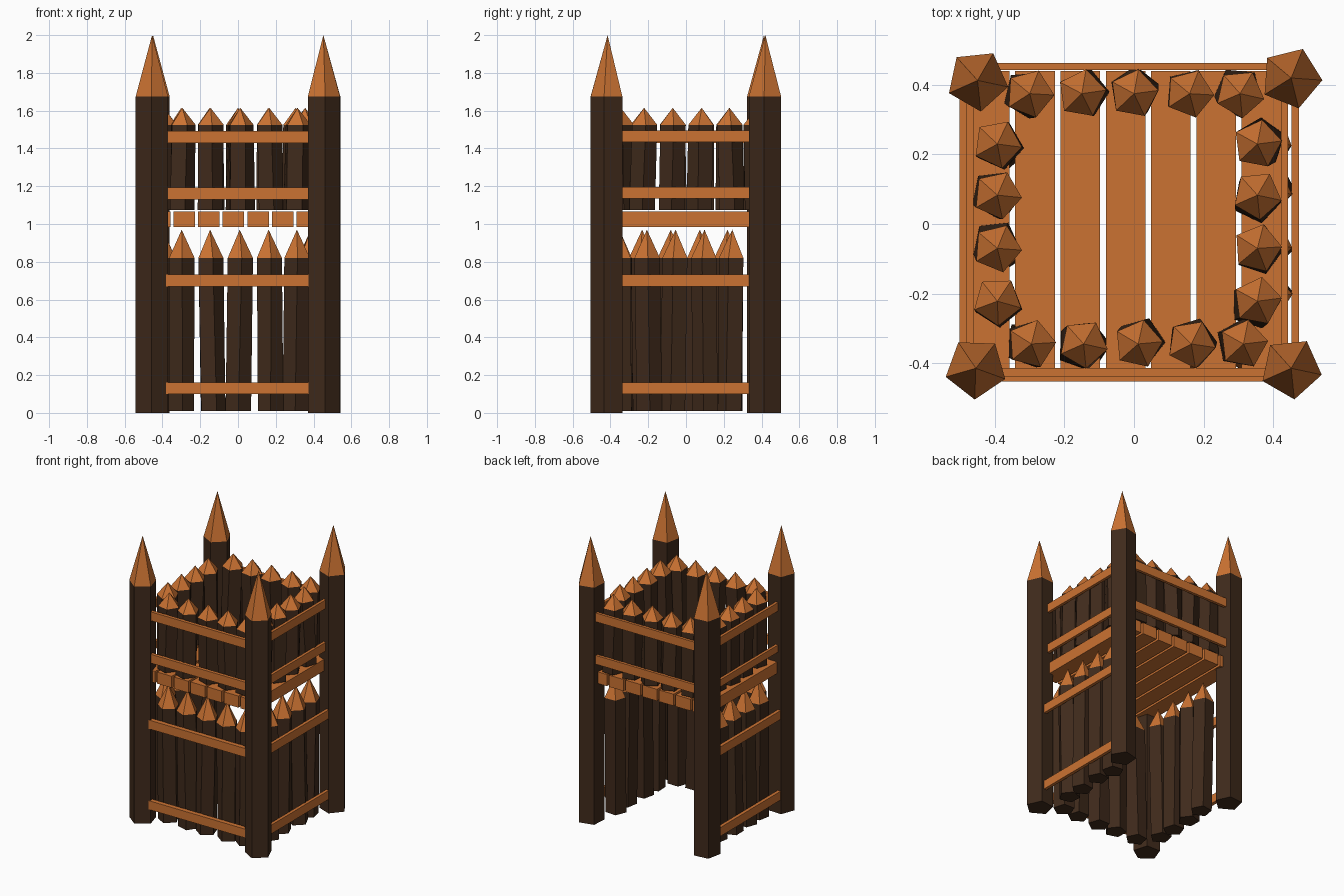
import bpy, bmesh, random
from math import cos, sin, radians, tau

if "Cube" in bpy.data.objects:
    bpy.data.objects.remove(bpy.data.objects["Cube"])

random.seed(4)


def material(name, color):
    m = bpy.data.materials.new(name)
    m.diffuse_color = color
    m.use_nodes = True
    m.node_tree.nodes["Principled BSDF"].inputs["Base Color"].default_value = m.diffuse_color
    return m


BARK = material("dark_bark", (0.05, 0.023, 0.011, 1))
CUT = material("cut_wood", (0.60, 0.17, 0.032, 1))


def finish(name, bm, mats):
    bmesh.ops.recalc_face_normals(bm, faces=bm.faces)
    me = bpy.data.meshes.new(name)
    bm.to_mesh(me)
    bm.free()
    for m in mats:
        me.materials.append(m)
    ob = bpy.data.objects.new(name, me)
    bpy.context.collection.objects.link(ob)
    return ob


def stake(name, x, y, r, z0, z1, tip, turn, lean=0.0):
    """Five-sided log with a bark shaft and a sharpened, bare-wood point."""
    bm = bmesh.new()
    dx, dy = random.uniform(-lean, lean), random.uniform(-lean, lean)
    twist = random.uniform(-12, 12) if lean else 0

    def ring(cx, cy, z, a0):
        return [bm.verts.new((cx + r * cos(radians(a0) + tau * i / 5),
                              cy + r * sin(radians(a0) + tau * i / 5), z)) for i in range(5)]

    low = ring(x + dx, y + dy, z0, turn + twist)
    top = ring(x, y, z1, turn)
    apex = bm.verts.new((x, y, tip))
    bm.faces.new(low)
    for i in range(5):
        j = (i + 1) % 5
        bm.faces.new((low[i], low[j], top[j], top[i]))
        bm.faces.new((top[i], top[j], apex)).material_index = 1
    return finish(name, bm, (BARK, CUT))


def board(name, x0, x1, y0, y1, z0, z1):
    bm = bmesh.new()
    bmesh.ops.create_cube(bm, size=1)
    for v in bm.verts:
        v.co = (x1 if v.co.x > 0 else x0, y1 if v.co.y > 0 else y0, z1 if v.co.z > 0 else z0)
    return finish(name, bm, (CUT,))


# Corner posts
for name, x, y, turn in (("back_left", -0.45, 0.413, 60), ("back_right", 0.452, 0.42, 68),
                         ("front_left", -0.455, -0.415, 52), ("front_right", 0.452, -0.415, 60)):
    stake(name + "_post", x, y, 0.09, 0, 1.675, 2.0, turn)

# Palisade rows: stake centres per wall
xs_front = (-0.295, -0.145, 0.012, 0.165, 0.315)
xs_back = (-0.30, -0.15, 0.0, 0.16, 0.305)
ys_side = (-0.222, -0.07, 0.083, 0.23)
upper = {"front": [(x, -0.345) for x in xs_front], "back": [(x, 0.375) for x in xs_back],
         "left": [(-0.393, y) for y in ys_side], "right": [(0.355, y) for y in ys_side]}
lower = {"front": [(x - 0.003, -0.352) for x in xs_front],
         "left": [(-0.40, y - 0.01) for y in ys_side],
         "right": [(0.385, y + 0.015) for y in ys_side]}
for level, walls, z0, z1, tip in (("upper", upper, 1.075, 1.525, 1.615),
                                  ("lower", lower, 0.01, 0.82, 0.97)):
    for wall, spots in walls.items():
        for i, (x, y) in enumerate(spots):
            stake(f"{level}_{wall}_stake_{i}", x, y, 0.071, z0, z1, tip,
                  random.uniform(55, 82), 0.012)

# Floor planks
for i in range(7):
    cx = -0.415 + 0.1303 * i
    board(f"floor_plank_{i}", cx - 0.057, cx + 0.057, -0.415, 0.44, 0.985, 1.067)

# Horizontal rails
for z in (1.13, 1.43):
    board("upper_front_rail", -0.385, 0.43, -0.438, -0.414, z, z + 0.062)
    board("upper_back_rail", -0.43, 0.385, 0.443, 0.463, z, z + 0.062)
    board("upper_left_rail", -0.482, -0.462, -0.40, 0.40, z + 0.01 * (z < 1.2), z + 0.06)
    board("upper_right_rail", 0.423, 0.443, -0.40, 0.40, z + 0.005, z + 0.066)
for z in (0.1, 0.67):
    board("lower_front_rail", -0.40, 0.43, -0.453, -0.42, z, z + 0.062)
    board("lower_left_rail", -0.502, -0.478, -0.40, 0.40, z, z + 0.062)
    board("lower_right_rail", 0.453, 0.475, -0.40, 0.40, z, z + 0.062)
